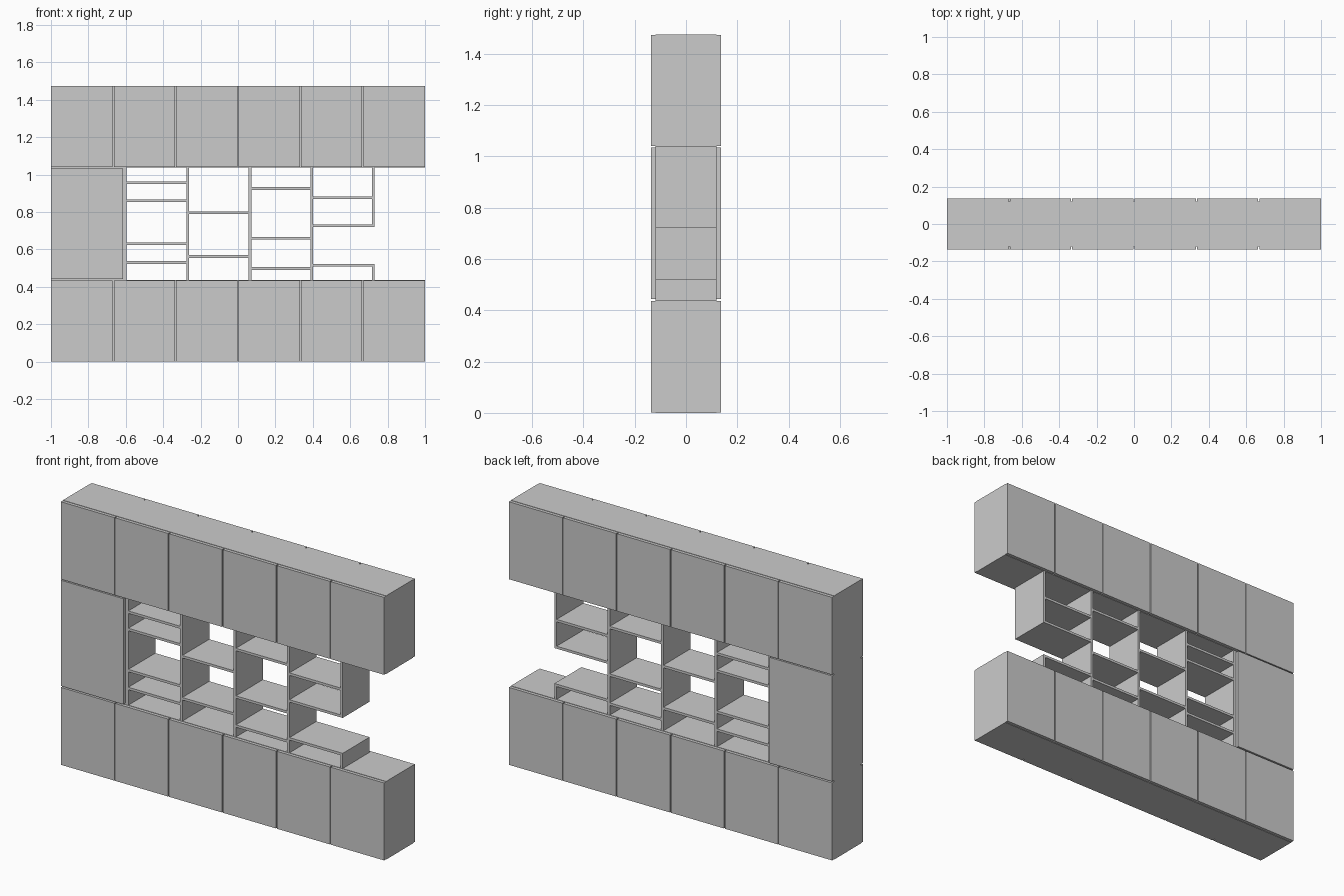
import bpy

if "Cube" in bpy.data.objects:
    bpy.data.objects.remove(bpy.data.objects["Cube"])


def box(name, x0, x1, y0, y1, z0, z1):
    """Axis-aligned board between two corners."""
    bpy.ops.mesh.primitive_cube_add(size=1, location=((x0 + x1) / 2, (y0 + y1) / 2, (z0 + z1) / 2))
    ob = bpy.context.object
    ob.name = name
    ob.scale = (x1 - x0, y1 - y0, z1 - z0)
    bpy.ops.object.transform_apply(location=False, rotation=False, scale=True)
    return ob


D_IN, D_OUT = 0.119, 0.137      # half depth of carcass, and with doors
LOW, HIGH, TOP = 0.437, 1.038, 1.475
GAP = 0.003                     # half gap between doors
T = 0.007                       # half board thickness


def door_pair(name, x0, x1, z0, z1):
    box(name + "_front", x0, x1, -D_OUT, -D_IN, z0, z1)
    box(name + "_back", x0, x1, D_IN, D_OUT, z0, z1)


# Lower and upper cabinet rows with doors on both faces
for row, z0, z1 in (("lower", 0, LOW), ("upper", HIGH, TOP)):
    box(row + "_carcass", -1, 1, -D_IN, D_IN, z0, z1)
    for i in range(6):
        x0 = -1 + i / 3 + (GAP if i else 0)
        x1 = -1 + (i + 1) / 3 - (GAP if i < 5 else 0)
        door_pair(f"{row}_door_{i + 1}", x0, x1, z0 + 0.002, z1 - 0.002)

# Tall cabinet on the left
box("side_carcass", -1, -0.609, -D_IN, D_IN, LOW, HIGH)
door_pair("side_door", -1, -0.614, LOW + 0.006, HIGH - 0.004)

# Shelf uprights
posts = [-0.602, -0.268, 0.064, 0.395, 0.724]
for i, x in enumerate(posts[:4]):
    box(f"upright_{i + 1}", x - T, x + T, -D_IN, D_IN, LOW, HIGH)

# Last upright is broken by an open niche
x = posts[4]
box("upright_5_upper", x - T, x + T, -D_IN, D_IN, 0.72, HIGH)
box("upright_5_lower", x - T, x + T, -D_IN, D_IN, LOW, 0.522)

# Shelves at staggered heights in each column
columns = [
    (0.957, 0.860, 0.630, 0.530),
    (0.797, 0.562),
    (0.926, 0.660, 0.498),
    (0.877, 0.727, 0.515),
]
for i, heights in enumerate(columns):
    for j, z in enumerate(heights):
        box(f"shelf_{i + 1}_{j + 1}", posts[i] + T, posts[i + 1] - T, -D_IN, D_IN, z - T, z + T)
